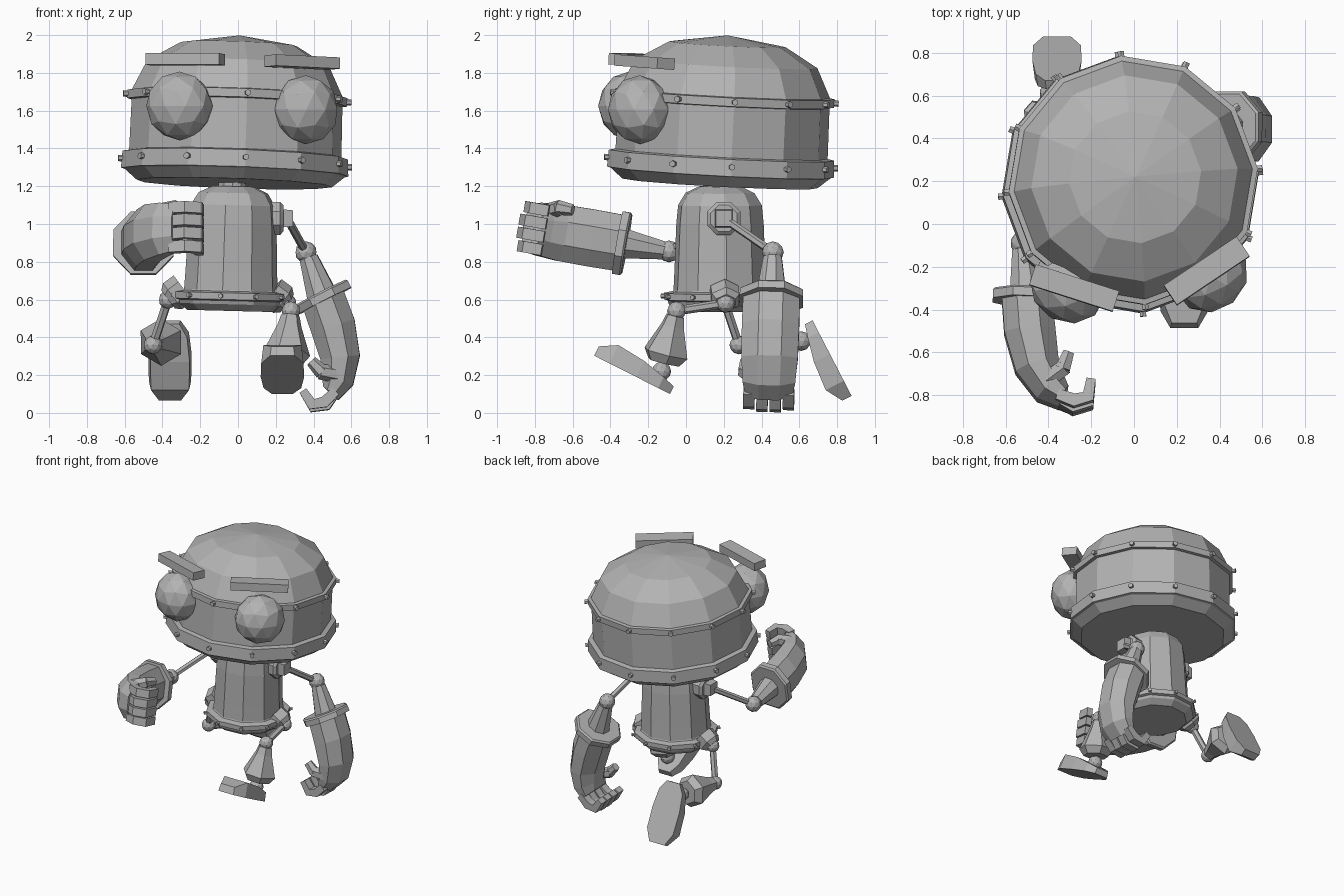
import bpy, bmesh, math
from mathutils import Vector, Matrix

V = Vector
cube = bpy.data.objects.get("Cube")
if cube:
    bpy.data.objects.remove(cube, do_unlink=True)

grey = bpy.data.materials.new("plain_grey")
grey.use_nodes = True
COLOUR = (0.45, 0.45, 0.45, 1)
grey.diffuse_color = COLOUR
grey.node_tree.nodes["Principled BSDF"].inputs["Base Color"].default_value = COLOUR


def finish(name, bm):
    bmesh.ops.recalc_face_normals(bm, faces=bm.faces[:])
    mesh = bpy.data.meshes.new(name)
    bm.to_mesh(mesh)
    bm.free()
    mesh.materials.append(grey)
    obj = bpy.data.objects.new(name, mesh)
    bpy.context.collection.objects.link(obj)
    return obj


def skin(name, rings):
    """Join rings of points into a closed solid."""
    bm = bmesh.new()
    loops = [[bm.verts.new(p) for p in ring] for ring in rings]
    n = len(loops[0])
    for a, b in zip(loops, loops[1:]):
        for i in range(n):
            j = (i + 1) % n
            bm.faces.new((a[i], a[j], b[j], b[i]))
    bm.faces.new(loops[0][::-1])
    bm.faces.new(loops[-1])
    return finish(name, bm)


def oval(centre, a, b, n, phase=0.0):
    """Ring of n points around centre with half axes a and b."""
    angles = [phase + math.tau * i / n for i in range(n)]
    return [centre + a * math.cos(t) + b * math.sin(t) for t in angles]


def lathe(name, profile, n, matrix):
    return skin(name, [[matrix @ p for p in oval(V((0, 0, z)), V((r, 0, 0)), V((0, r, 0)), n)]
                       for r, z in profile])


def limb(name, start, end, sections, n=8):
    """Solid along a line; sections are (fraction, radius)."""
    start, end = V(start), V(end)
    q = (end - start).to_track_quat('Z', 'Y')
    a, b = q @ V((1, 0, 0)), q @ V((0, 1, 0))
    return skin(name, [oval(start.lerp(end, t), a * r, b * r, n, math.pi / n) for t, r in sections])


def rod(name, start, end, r, n=8):
    return limb(name, start, end, [(0, r), (1, r)], n)


def ball(name, pos, r, subdivisions=2, matrix=Matrix()):
    bm = bmesh.new()
    bmesh.ops.create_icosphere(bm, subdivisions=subdivisions, radius=r,
                               matrix=Matrix.Translation(pos) @ matrix)
    return finish(name, bm)


def box(name, pos, size, rot):
    bm = bmesh.new()
    turn = Matrix.Rotation(rot[2], 4, 'Z') @ Matrix.Rotation(rot[1], 4, 'Y') @ Matrix.Rotation(rot[0], 4, 'X')
    bmesh.ops.create_cube(bm, size=1, matrix=Matrix.Translation(pos) @ turn @ Matrix.Diagonal((*size, 1)))
    return finish(name, bm)


def rivets(name, count, radius, z, matrix, size):
    for i in range(count):
        t = math.tau * i / count
        d = V((math.cos(t), math.sin(t), 0))
        up = V((0, 0, z))
        rod(f"{name}_{i + 1}", matrix @ (d * (radius - 0.02) + up),
            matrix @ (d * (radius + 0.022) + up), size, 6)


# Head with two riveted bands
head = (Matrix.Translation((-0.02, 0.18, 1.215)) @ Matrix.Rotation(math.radians(-3), 4, 'X')
        @ Matrix.Rotation(math.radians(2), 4, 'Y') @ Matrix.Rotation(math.radians(5.5), 4, 'Z'))
lathe("head", [(0.52, 0), (0.585, 0.055), (0.565, 0.15), (0.56, 0.48), (0.485, 0.635),
               (0.31, 0.738), (0.002, 0.785)], 12, head)
lathe("lower_head_band", [(0.585, 0.055), (0.605, 0.06), (0.6, 0.15), (0.56, 0.158)], 12, head)
lathe("upper_head_band", [(0.55, 0.425), (0.585, 0.43), (0.585, 0.475), (0.55, 0.48)], 12, head)
rivets("lower_head_rivet", 12, 0.6, 0.11, head, 0.017)
rivets("upper_head_rivet", 12, 0.585, 0.453, head, 0.017)

# Eyes and brows
for side, pos, turn in (("right", (-0.31, -0.3, 1.625), -0.5), ("left", (0.36, -0.245, 1.605), 0.7)):
    ball(side + "_eye", pos, 0.182, 2,
         Matrix.Rotation(turn, 4, 'Z') @ Matrix.Diagonal((1, 0.88, 1, 1)))
box("right_brow", (-0.28, -0.3, 1.872), (0.41, 0.1, 0.06), (-0.06, 0, -0.31))
box("left_brow", (0.34, -0.22, 1.857), (0.41, 0.11, 0.06), (-0.06, 0.04, 0.59))

# Body with riveted skirt and neck
body = (Matrix.Translation((-0.04, 0.18, 0)) @ Matrix.Rotation(math.radians(1.5), 4, 'Y')
        @ Matrix.Rotation(math.radians(8), 4, 'Z'))
body.translation.x -= 0.015
lathe("body", [(0.23, 0.54), (0.275, 0.575), (0.285, 0.605), (0.25, 0.65), (0.245, 0.75), (0.235, 1.0),
               (0.225, 1.1), (0.185, 1.165), (0.11, 1.2)], 10, body)
lathe("body_skirt", [(0.27, 0.59), (0.3, 0.6), (0.3, 0.635), (0.25, 0.645)], 10, body)
rivets("skirt_rivet", 10, 0.295, 0.618, body, 0.013)
rod("neck", (-0.03, 0.17, 1.17), (-0.03, 0.17, 1.26), 0.077, 10)


def arm(side, shoulder, elbow, s, c, w):
    """Arm in its own axes: s along, c towards the curl, w towards the thumb."""
    sign = 1 if side == "left" else -1
    out = V((sign, 0, 0))
    shoulder, elbow = V(shoulder), V(elbow)
    s = V(s).normalized()
    c = V(c)
    c = (c - s * c.dot(s)).normalized()
    w = s.cross(c) * w

    def at(u, v, t=0.0):
        return elbow + s * u + c * v + w * t

    limb(side + "_shoulder_hub", shoulder - out * 0.09, shoulder + out * 0.02,
         [(0, 0.09), (0.85, 0.095), (1, 0.075)])
    limb(side + "_shoulder_joint", shoulder, shoulder + out * 0.07, [(0, 0.07), (1, 0.06)], 4)
    rod(side + "_upper_arm", shoulder + out * 0.04, elbow, 0.022, 6)
    ball(side + "_elbow", elbow, 0.058)
    limb(side + "_cuff", at(0.03, 0), at(0.26, 0.03), [(0, 0.052), (1, 0.088)])

    # Sections: along, across, half thickness, half width, lean
    def section(u, v, thick, wide, lean):
        across = c * math.cos(lean) - s * math.sin(lean)
        return oval(at(u, v), across * thick * 1.08, w * wide * 1.08, 8, math.pi / 8)

    skin(side + "_forearm_flange", [section(0.225, 0.03, 0.15, 0.155, 0), section(0.235, 0.03, 0.16, 0.168, 0),
                                    section(0.275, 0.03, 0.16, 0.168, 0)])
    skin(side + "_forearm", [section(0.26, 0.03, 0.118, 0.15, 0), section(0.42, 0.05, 0.12, 0.152, 0.1),
                             section(0.58, 0.09, 0.105, 0.15, 0.35),
                             section(0.68, 0.155, 0.085, 0.14, 0.8), section(0.725, 0.22, 0.055, 0.125, 1.2)])

    # Curled fingers and thumb
    for k in range(4):
        t = (k - 1.5) * 0.07
        reach = (0, 0.015, 0.015, 0)[k]
        path = [(0.73, 0.19), (0.755 + reach, 0.27), (0.735 + reach, 0.335), (0.65, 0.345)]
        rings = []
        for i, (u, v) in enumerate(path):
            p, q = path[max(i - 1, 0)], path[min(i + 1, 3)]
            d = (s * (q[0] - p[0]) + c * (q[1] - p[1])).normalized()
            n = d.cross(w) * (0.028, 0.034, 0.034, 0.024)[i] * 1.25
            rings.append(oval(at(u, v, t), n, w * 0.042, 4, math.pi / 4))
        skin(f"{side}_finger_{k + 1}", rings)
    limb(side + "_thumb_base", at(0.66, 0.14, 0.1), at(0.6, 0.22, 0.13), [(0, 0.045), (1, 0.042)], 6)
    limb(side + "_thumb_tip", at(0.61, 0.21, 0.13), at(0.53, 0.235, 0.13), [(0, 0.04), (1, 0.03)], 6)


arm("left", (0.22, 0.2, 1.03), (0.36, 0.46, 0.85), (0.45, -0.03, -0.89), (-0.89, 0, -0.45), -1)
arm("right", (-0.29, 0.17, 1.03), (-0.52, -0.09, 0.855), (-0.04, -0.98, 0.17), (1, -0.04, 0), 1)


def leg(side, hip, joint, knee, ankle, heel, along, up):
    hip, joint, knee, ankle, heel = map(V, (hip, joint, knee, ankle, heel))
    along, up = V(along).normalized(), V(up).normalized()
    limb(side + "_hip_hub", hip, joint, [(0, 0.085), (0.7, 0.085), (1, 0.06)], 6)
    ball(side + "_hip_joint", joint, 0.05)
    rod(side + "_thigh", joint, knee, 0.024, 6)
    ball(side + "_knee", knee, 0.05)
    limb(side + "_shin", knee, ankle, [(0.08, 0.05), (0.25, 0.065), (0.7, 0.125), (0.85, 0.09)], 6)
    ball(side + "_ankle", ankle, 0.052)
    x = V((1, 0, 0))
    rings = []
    for u, half, high in ((0, 0.055, 0.045), (0.07, 0.1, 0.065), (0.2, 0.115, 0.095),
                          (0.36, 0.112, 0.108), (0.45, 0.065, 0.055)):
        p = heel + along * u
        rings.append([p - x * half, p + x * half, p + x * half * 0.9 + up * high,
                      p - x * half * 0.9 + up * high])
    skin(side + "_foot", rings)


leg("left", (0.18, 0.2, 0.64), (0.26, 0.21, 0.58), (0.28, -0.05, 0.54), (0.25, -0.13, 0.22),
    (0.235, -0.085, 0.1), (0, -0.89, 0.45), (0, 0.45, 0.89))
leg("right", (-0.29, 0.2, 0.66), (-0.37, 0.2, 0.6), (-0.45, 0.28, 0.36), (-0.39, 0.61, 0.38),
    (-0.36, 0.67, 0.49), (0, 0.46, -0.89), (0, -0.89, -0.46))
